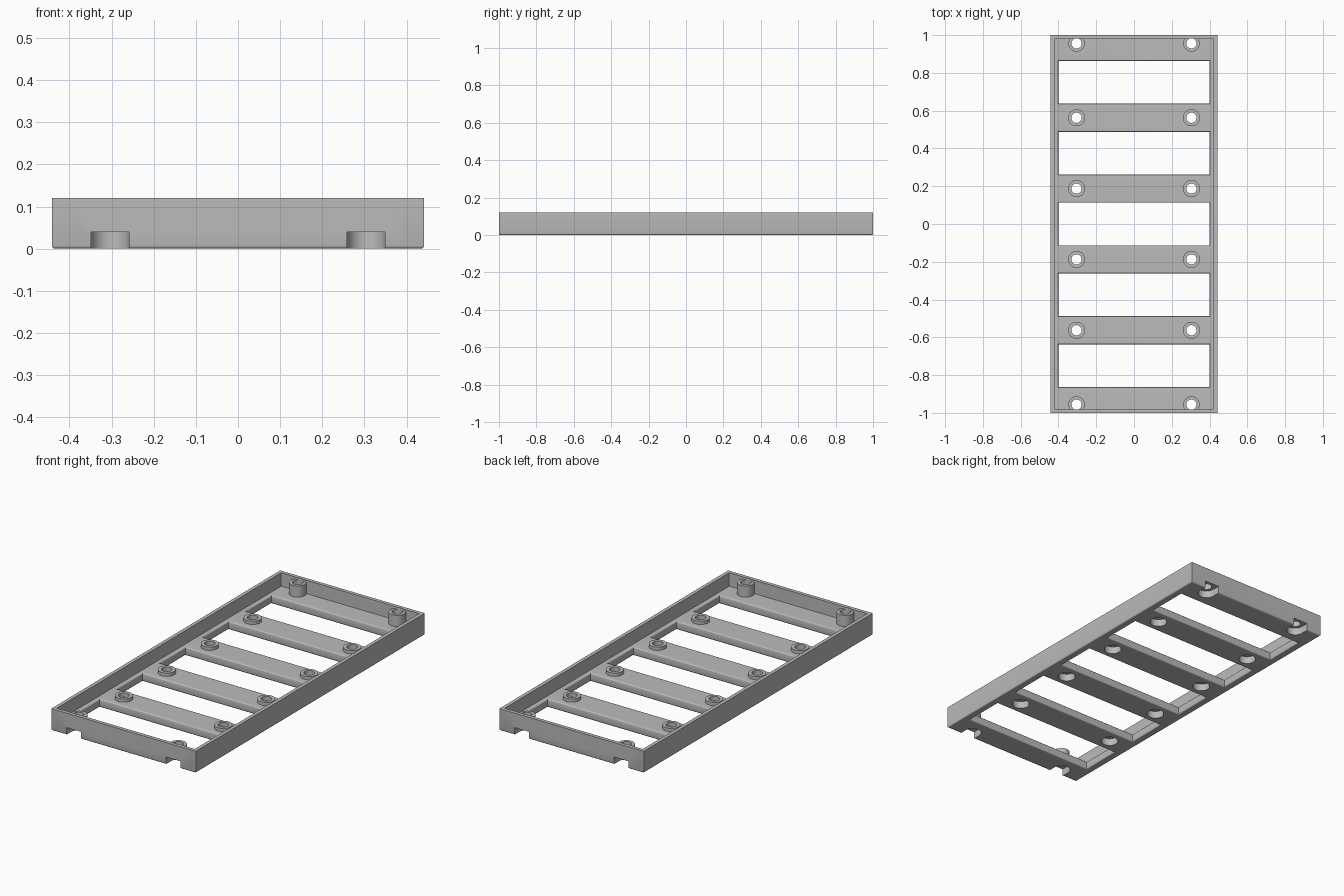
import bpy, bmesh, math

if "Cube" in bpy.data.objects:
    bpy.data.objects.remove(bpy.data.objects["Cube"])

W, L, H, FLOOR, T = 0.442, 1.0, 0.12, 0.046, 0.02
PITCH, HALF_WIN, WIN_X = 0.375, 0.113, 0.40
BOLT_X = 0.304
END_Y = 0.956
MID_Y = [(-1.5 + i) * PITCH for i in range(4)]

grey = bpy.data.materials.new("grey")
grey.diffuse_color = (0.5, 0.5, 0.5, 1)
grey.use_nodes = True
grey.node_tree.nodes["Principled BSDF"].inputs["Base Color"].default_value = grey.diffuse_color


def make_object(name, bm):
    bmesh.ops.recalc_face_normals(bm, faces=bm.faces)
    mesh = bpy.data.meshes.new(name)
    bm.to_mesh(mesh)
    bm.free()
    mesh.materials.append(grey)
    obj = bpy.data.objects.new(name, mesh)
    bpy.context.collection.objects.link(obj)
    return obj


def add_prism(bm, outline, z0, z1):
    """Closed upright prism over a 2D outline."""
    low = [bm.verts.new((x, y, z0)) for x, y in outline]
    high = [bm.verts.new((x, y, z1)) for x, y in outline]
    bm.faces.new(low[::-1])
    bm.faces.new(high)
    n = len(low)
    for i in range(n):
        j = (i + 1) % n
        bm.faces.new((low[i], low[j], high[j], high[i]))


def circle(cx, cy, r, n=40):
    return [(cx + r * math.cos(math.tau * i / n), cy + r * math.sin(math.tau * i / n))
            for i in range(n)]


def slot(cx, cy, r, side, n=20):
    """Half circle facing the middle, open past the end wall."""
    arc = [(cx + r * math.cos(math.pi * i / n), cy - side * r * math.sin(math.pi * i / n))
           for i in range(n + 1)]
    return arc + [(cx - r, side * 1.1), (cx + r, side * 1.1)]


def boolean(target, other, operation):
    mod = target.modifiers.new(operation, 'BOOLEAN')
    mod.object, mod.operation, mod.solver = other, operation, 'EXACT'
    other.hide_render = True
    bpy.context.view_layer.objects.active = target
    bpy.ops.object.modifier_apply(modifier=mod.name)
    bpy.data.objects.remove(other, do_unlink=True)


# Tray: walls, floor and five window openings laid out as cells of a grid
xs = [-W, -W + T, -WIN_X, WIN_X, W - T, W]
ys = [-L, -L + T]
for i in range(-2, 3):
    ys += [i * PITCH - HALF_WIN, i * PITCH + HALF_WIN]
ys += [L - T, L]
NX, NY = len(xs) - 1, len(ys) - 1


def height(i, j):
    if not (0 <= i < NX and 0 <= j < NY):
        return 0
    if i in (0, NX - 1) or j in (0, NY - 1):
        return H
    return 0 if i == 2 and j % 2 == 0 else FLOOR


bm = bmesh.new()
verts = {}


def vert(i, j, z):
    key = (i, j, z)
    if key not in verts:
        verts[key] = bm.verts.new((xs[i], ys[j], z))
    return verts[key]


for i in range(NX):
    for j in range(NY):
        h = height(i, j)
        if not h:
            continue
        corners = [(i, j), (i + 1, j), (i + 1, j + 1), (i, j + 1)]
        for z in (0, h):
            bm.faces.new([vert(a, b, z) for a, b in corners])
        for k, (di, dj) in enumerate(((0, -1), (1, 0), (0, 1), (-1, 0))):
            low = height(i + di, j + dj)
            if low < h:
                p, q = corners[k], corners[(k + 1) % 4]
                bm.faces.new([vert(*p, low), vert(*q, low), vert(*q, h), vert(*p, h)])
bmesh.ops.recalc_face_normals(bm, faces=bm.faces)

# Rounded bottom edges and window edges
edges = [e for e in bm.edges if all(v.co.z < 0.1 for v in e.verts)
         and e.is_convex and e.calc_face_angle(0) > 0.5]
bmesh.ops.bevel(bm, geom=edges, offset=0.007, segments=3, profile=0.5, affect='EDGES')
tray = make_object("tray", bm)

# Screw bosses: low ones on the crossbars, tall ones at the ends
bosses, counterbores, holes = bmesh.new(), bmesh.new(), bmesh.new()
for x in (-BOLT_X, BOLT_X):
    for y in MID_Y:
        add_prism(bosses, circle(x, y, 0.045), 0.02, 0.064)
        add_prism(counterbores, circle(x, y, 0.044), -0.1, 0.04)
        add_prism(holes, circle(x, y, 0.027), -0.1, 0.3)
    for side in (-1, 1):
        y = side * END_Y
        add_prism(bosses, circle(x, y, 0.0435), 0.02, 0.108)
        add_prism(counterbores, slot(x, y, 0.045, side), -0.1, 0.04)
        add_prism(holes, circle(x, y, 0.027), -0.1, 0.3)
boolean(tray, make_object("bosses", bosses), 'UNION')
boolean(tray, make_object("counterbores", counterbores), 'DIFFERENCE')
boolean(tray, make_object("screw_holes", holes), 'DIFFERENCE')

# Smooth the round parts, keep hard edges
tray.select_set(True)
bpy.context.view_layer.objects.active = tray
bpy.ops.object.shade_smooth_by_angle(angle=math.radians(35))
